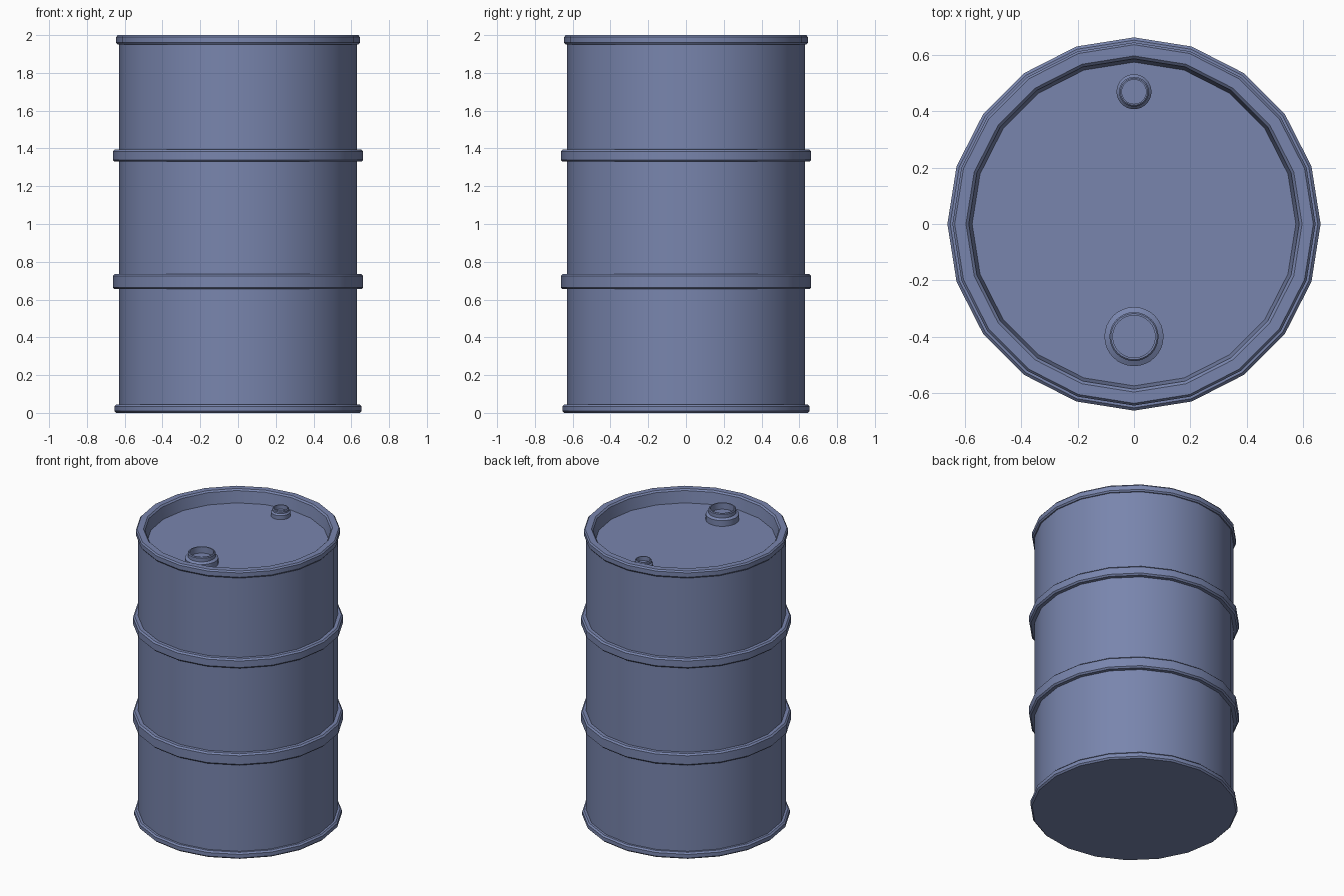
import bpy
import bmesh
import math
from mathutils import Vector

cube = bpy.data.objects.get("Cube")
if cube:
    bpy.data.objects.remove(cube, do_unlink=True)

BLUE = (0.19, 0.235, 0.42, 1.0)
paint = bpy.data.materials.new("steel blue paint")
paint.use_nodes = True
paint.diffuse_color = BLUE
paint.node_tree.nodes["Principled BSDF"].inputs["Base Color"].default_value = BLUE


def lathe(name, profile, sides, location=(0, 0, 0)):
    """Turn a (radius, height) profile around the z axis."""
    bm = bmesh.new()
    verts = [bm.verts.new((r, 0, z)) for r, z in profile]
    edges = [bm.edges.new(pair) for pair in zip(verts, verts[1:])]
    bmesh.ops.spin(bm, geom=verts + edges, cent=(0, 0, 0), axis=(0, 0, 1),
                   angle=math.tau, steps=sides)
    bmesh.ops.remove_doubles(bm, verts=bm.verts, dist=0.0001)
    bmesh.ops.recalc_face_normals(bm, faces=bm.faces)
    mesh = bpy.data.meshes.new(name)
    bm.to_mesh(mesh)
    bm.free()
    mesh.materials.append(paint)
    obj = bpy.data.objects.new(name, mesh)
    obj.location = Vector(location)
    bpy.context.collection.objects.link(obj)
    bpy.ops.object.select_all(action='DESELECT')
    obj.select_set(True)
    bpy.context.view_layer.objects.active = obj
    bpy.ops.object.shade_smooth_by_angle(angle=math.radians(30))
    return obj


BODY = 0.63
LID_Z = 1.91


def hoop(bottom, top, radius, bevel=0.01):
    """Profile of a raised band on the body wall."""
    return [(BODY, bottom), (radius - bevel, bottom), (radius, bottom + bevel),
            (radius, top - bevel), (radius - bevel, top), (BODY, top)]


# Drum: base, foot band, two rolling hoops, top rim and recessed lid
drum = [(0, 0), (0.645, 0), (0.655, 0.01), (0.655, 0.035), (0.645, 0.045), (BODY, 0.045)]
drum += hoop(0.655, 0.735, 0.663)
drum += hoop(1.33, 1.395, 0.663)
drum += [(BODY, 1.95), (0.637, 1.95), (0.645, 1.96), (0.645, 1.99), (0.637, 2.0),
         (0.597, 2.0), (0.587, 1.99), (0.575, LID_Z), (0, LID_Z)]
lathe("drum_body", drum, 20)


def bung(name, y, flange, neck, hole, height):
    """Threaded opening with a flange, a neck and a sunken plug."""
    step = height * 0.5
    profile = [(flange, 0), (flange, step), (neck, step + 0.01),
               (neck, height - 0.005), (neck - 0.005, height),
               (hole, height), (hole, height * 0.45), (0, height * 0.45)]
    lathe(name, profile, 32, (0, y, LID_Z))


bung("large_bung", -0.40, 0.105, 0.087, 0.075, 0.08)
bung("small_bung", 0.47, 0.062, 0.053, 0.043, 0.055)
